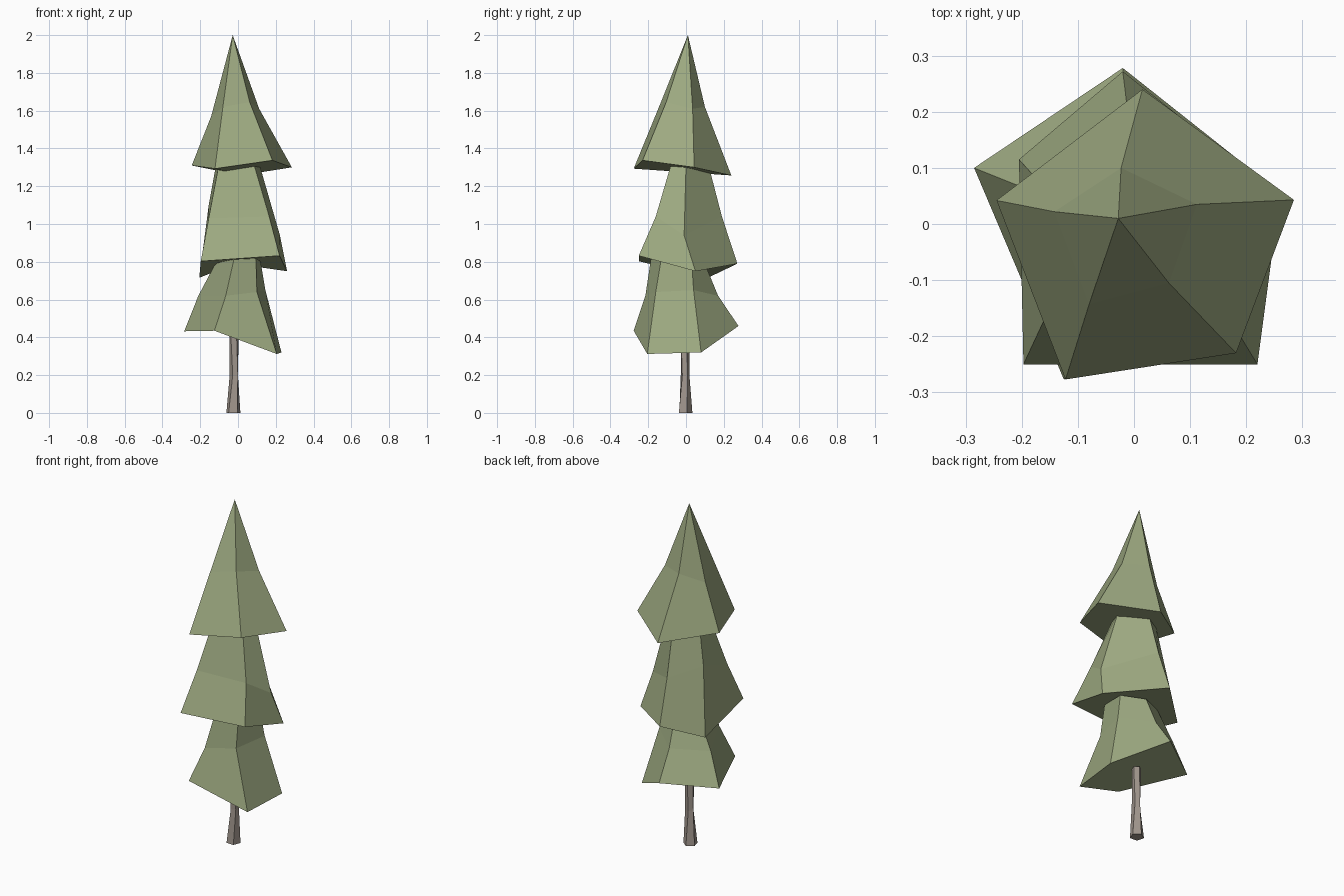
import bpy, bmesh, math

if "Cube" in bpy.data.objects:
    bpy.data.objects.remove(bpy.data.objects["Cube"])


def material(name, color):
    m = bpy.data.materials.new(name)
    m.diffuse_color = (*color, 1)
    m.use_nodes = True
    m.node_tree.nodes["Principled BSDF"].inputs["Base Color"].default_value = m.diffuse_color
    return m


def loft(name, rings, mat, tip=None):
    """Bridge rings (bottom to top) into a closed flat-faced solid."""
    bm = bmesh.new()
    loops = [[bm.verts.new(p) for p in ring] for ring in rings]
    n = len(loops[0])
    bm.faces.new(loops[0][::-1])
    for low, high in zip(loops, loops[1:]):
        for i in range(n):
            j = (i + 1) % n
            bm.faces.new((low[i], low[j], high[j], high[i]))
    if tip:
        t = bm.verts.new(tip)
        for i in range(n):
            bm.faces.new((loops[-1][i], loops[-1][(i + 1) % n], t))
    else:
        bm.faces.new(loops[-1])
    bmesh.ops.recalc_face_normals(bm, faces=bm.faces[:])
    mesh = bpy.data.meshes.new(name)
    bm.to_mesh(mesh)
    bm.free()
    mesh.materials.append(mat)
    ob = bpy.data.objects.new(name, mesh)
    bpy.context.collection.objects.link(ob)
    return ob


green = material("foliage_green", (0.34, 0.40, 0.22))
brown = material("bark_brown", (0.36, 0.31, 0.27))

# Each tier is an irregular five-sided skirt: front left, front right, right, back, left

# Lower tier
loft("lower_foliage", [
    [(-.125, -.277, .435), (.205, -.205, .312), (.23, .08, .32), (-.02, .278, .46), (-.285, .10, .432)],
    [(-.065, -.215, .62), (.10, -.16, .64), (.145, .04, .65), (-.01, .17, .62), (-.21, .07, .62)],
    [(-.02, -.185, .82), (.095, -.13, .82), (.12, .03, .80), (0, .10, .79), (-.12, .05, .79)],
], green)

# Middle tier
loft("middle_foliage", [
    [(-.197, -.25, .803), (.22, -.25, .832), (.26, .05, .75), (-.02, .272, .79), (-.205, .115, .715)],
    [(-.155, -.16, 1.03), (.165, -.16, 1.04), (.222, -.01, .94), (-.01, .19, 1.04), (-.155, .06, 1.10)],
    [(-.10, -.075, 1.32), (.08, -.075, 1.33), (.115, 0, 1.31), (0, .125, 1.29), (-.115, .04, 1.32)],
], green)

# Top tier, closing in a point
loft("top_foliage", [
    [(-.122, -.277, 1.293), (.182, -.23, 1.337), (.285, .043, 1.30), (.015, .24, 1.257), (-.245, .042, 1.31)],
    [(-.08, -.143, 1.62), (.062, -.105, 1.645), (.112, .035, 1.61), (-.023, .10, 1.62), (-.142, .022, 1.57)],
], green, tip=(-.028, .01, 2.0))

# Trunk: five-sided, narrowed and twisted at the waist
trunk = []
for x, y, z, r, turn in ((-.025, -.005, 0, .039, 15), (-.02, -.005, .2, .024, 35),
                         (-.022, -.005, .42, .026, 15)):
    angles = [math.radians(turn + 72 * i) for i in range(5)]
    trunk.append([(x + r * math.cos(a), y + r * math.sin(a), z) for a in angles])
loft("trunk", trunk, brown)
